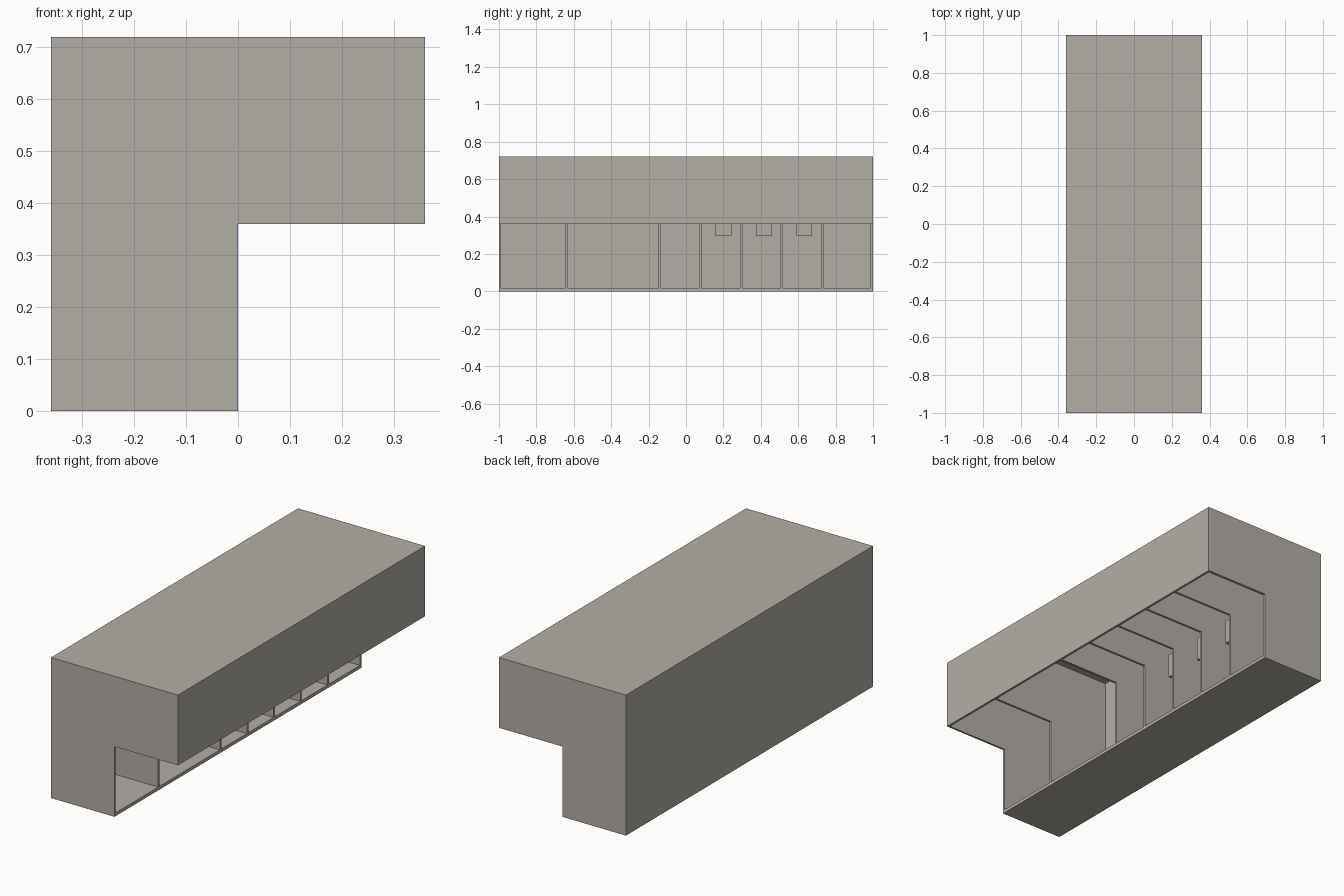
import bpy, bmesh
from mathutils import Vector

if "Cube" in bpy.data.objects:
    bpy.data.objects.remove(bpy.data.objects["Cube"])

grey = bpy.data.materials.new("warm_grey")
grey.diffuse_color = (0.45, 0.42, 0.38, 1)
grey.use_nodes = True
grey.node_tree.nodes["Principled BSDF"].inputs["Base Color"].default_value = grey.diffuse_color


def add_box(bm, lo, hi):
    lo, hi = Vector(lo), Vector(hi)
    verts = bmesh.ops.create_cube(bm, size=1)["verts"]
    for v in verts:
        v.co = (lo + hi) / 2 + v.co * (hi - lo)


def make_object(name, bm):
    bmesh.ops.recalc_face_normals(bm, faces=bm.faces)
    mesh = bpy.data.meshes.new(name)
    bm.to_mesh(mesh)
    bm.free()
    mesh.materials.append(grey)
    obj = bpy.data.objects.new(name, mesh)
    bpy.context.collection.objects.link(obj)
    return obj


# Outer body: an L profile extruded along y
profile = [(-0.36, 0), (0, 0), (0, 0.36), (0.36, 0.36), (0.36, 0.72), (-0.36, 0.72)]
bm = bmesh.new()
face = bm.faces.new([bm.verts.new((x, -1, z)) for x, z in profile])
ext = bmesh.ops.extrude_face_region(bm, geom=[face])["geom"]
bmesh.ops.translate(bm, vec=(0, 2, 0),
                    verts=[v for v in ext if isinstance(v, bmesh.types.BMVert)])
body = make_object("partitioned_body", bm)

# Open bays between the end walls and the thin partitions
T = 0.006  # half thickness of a partition
walls = [-0.996, -0.64, -0.14, 0.078, 0.295, 0.51, 0.73, 0.992]
bm = bmesh.new()
for a, b in zip(walls, walls[1:]):
    add_box(bm, (-0.348, a + T, 0.017), (0.348, b - T, 0.703))
cutter = make_object("bay_cutter", bm)
cutter.hide_render = True

mod = body.modifiers.new("bays", "BOOLEAN")
mod.operation = "DIFFERENCE"
mod.solver = "EXACT"
mod.object = cutter
bpy.context.view_layer.objects.active = body
body.select_set(True)
bpy.ops.object.modifier_apply(modifier=mod.name)
bpy.data.objects.remove(cutter)

# Wall boxes fixed to the back of three bays
for y in (0.20, 0.417, 0.632):
    bm = bmesh.new()
    add_box(bm, (-0.35, y - 0.042, 0.295), (-0.09, y + 0.042, 0.42))
    make_object("wall_box", bm)
